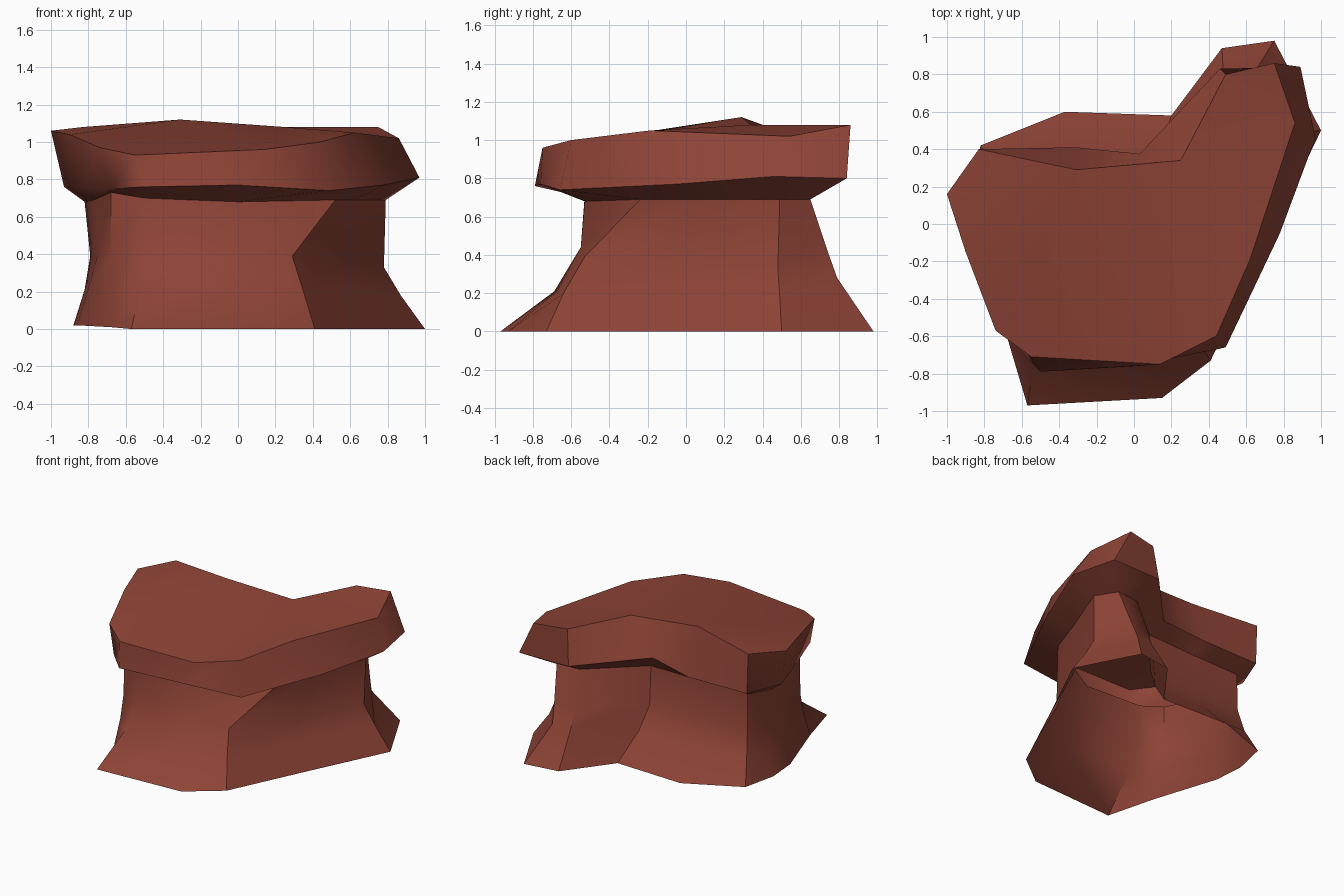
import bpy, bmesh, math
from mathutils import Vector

if "Cube" in bpy.data.objects:
    bpy.data.objects.remove(bpy.data.objects["Cube"])

rock = bpy.data.materials.new("red_brown_rock")
rock.diffuse_color = (0.272, 0.057, 0.037, 1)
rock.use_nodes = True
rock.node_tree.nodes["Principled BSDF"].inputs["Base Color"].default_value = rock.diffuse_color

# Outlines, counter-clockwise from the front left corner
foot = [(-.57, -.97, 0), (.15, -.93, 0), (.41, -.73, 0), (.69, -.14, 0), (1.0, .50, 0),
        (.75, .98, 0), (.47, .94, 0), (.20, .58, 0), (-.37, .60, 0), (-.82, .42, .02),
        (-.88, .15, .02), (-.86, -.09, .02), (-.68, -.60, .01)]
neck = [(-.50, -.53, .70), (.0, -.53, .68), (.52, -.24, .69), (.62, .05, .69), (.79, .49, .69),
        (.69, .65, .69), (.50, .63, .69), (.10, .30, .70), (-.32, .28, .70), (-.74, .28, .69),
        (-.82, .10, .68), (-.77, -.15, .69), (-.68, -.47, .73)]
ledge = [(-.50, -.79, .76), (.0, -.76, .77), (.49, -.66, .74), (.78, -.05, .77), (.97, .46, .81),
         (.89, .84, .80), (.46, .83, .80), (.03, .375, .81), (-.31, .41, .76), (-.82, .40, .76),
         (-.93, .12, .76), (-.82, -.20, .75), (-.68, -.60, .75)]
crown = [(-.55, -.71, .93), (.14, -.75, .96), (.44, -.60, 1.0), (.62, -.19, 1.05), (.86, .54, 1.02),
         (.75, .86, 1.08), (.49, .80, 1.08), (.25, .34, 1.08), (-.31, .29, 1.12), (-.83, .40, 1.08),
         (-1.0, .16, 1.06), (-.90, -.15, 1.04), (-.74, -.57, .97)]


def between(a, b, t, z):
    """Ring at height z, moved inward from outline a towards b."""
    ring = []
    for p, q in zip(a, b):
        v = Vector(p).lerp(Vector(q), t)
        v.z = z
        ring.append(v)
    return ring


def shell(name, rings, angle, closed_top=False):
    """Skin a stack of rings with quads."""
    bm = bmesh.new()
    loops = [[bm.verts.new(p) for p in ring] for ring in rings]
    n = len(rings[0])
    for low, high in zip(loops, loops[1:]):
        for i in range(n):
            j = (i + 1) % n
            bm.faces.new((low[i], low[j], high[j], high[i]))
    if closed_top:
        top = bm.faces.new(loops[-1])
        bmesh.ops.triangulate(bm, faces=[top])
    mesh = bpy.data.meshes.new(name)
    bm.to_mesh(mesh)
    bm.free()
    mesh.materials.append(rock)
    obj = bpy.data.objects.new(name, mesh)
    bpy.context.collection.objects.link(obj)
    bpy.ops.object.select_all(action='DESELECT')
    obj.select_set(True)
    bpy.context.view_layer.objects.active = obj
    bpy.ops.object.shade_smooth_by_angle(angle=math.radians(angle))
    return obj


# Flared, open-bottomed wall; corners that leave the even flare are placed by hand
skirt = between(foot, neck, .64, .21)
waist = between(foot, neck, .96, .39)
for i, p in {2: (.35, -.64, .20), 4: (.87, .49, .18), 5: (.63, .79, .28), 6: (.48, .77, .28),
             10: (-.82, .12, .21)}.items():
    skirt[i] = Vector(p)
for i, p in {0: (-.50, -.55, .44), 1: (.05, -.55, .44), 2: (.29, -.53, .39), 3: (.57, -.02, .36),
             4: (.78, .48, .33), 5: (.65, .74, .42), 6: (.48, .72, .42),
             10: (-.79, .10, .39), 11: (-.75, -.15, .40)}.items():
    waist[i] = Vector(p)
shell("rock_wall", [foot, skirt, waist, neck], 38)

# Overhanging cap with an undercut ledge and a sloping top
shell("rock_cap", [neck, ledge, crown], 52, closed_top=True)
